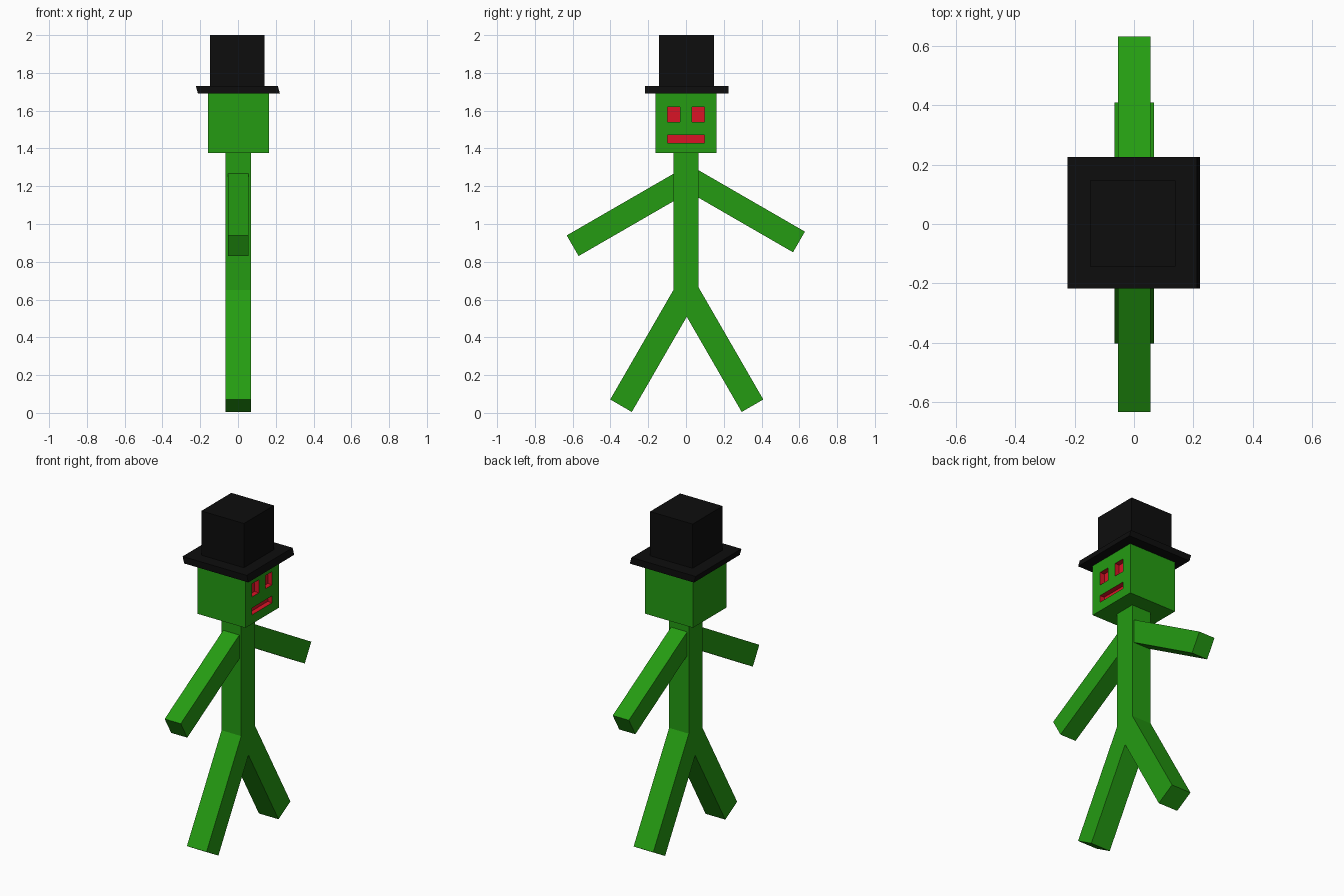
import bpy, bmesh, math
from mathutils import Matrix, Vector

if "Cube" in bpy.data.objects:
    bpy.data.objects.remove(bpy.data.objects["Cube"])


def material(name, rgb):
    m = bpy.data.materials.new(name)
    m.diffuse_color = (*rgb, 1.0)
    m.use_nodes = True
    m.node_tree.nodes["Principled BSDF"].inputs["Base Color"].default_value = m.diffuse_color
    return m


GREEN = material("green", (0.018, 0.33, 0.006))
RED = material("red", (0.70, 0.007, 0.019))
BLACK = material("black", (0.004, 0.004, 0.004))


def finish(name, bm, *mats):
    bmesh.ops.recalc_face_normals(bm, faces=bm.faces)
    me = bpy.data.meshes.new(name)
    bm.to_mesh(me)
    bm.free()
    for m in mats:
        me.materials.append(m)
    ob = bpy.data.objects.new(name, me)
    bpy.context.collection.objects.link(ob)
    return ob


def box_bm(lo, hi):
    lo, hi = Vector(lo), Vector(hi)
    bm = bmesh.new()
    bmesh.ops.create_cube(bm, size=1)
    bmesh.ops.transform(bm, verts=bm.verts, matrix=Matrix.Translation((lo + hi) / 2)
                        @ Matrix.Diagonal((*(hi - lo), 1)))
    return bm


def limb(name, foot, side, slope, half_w, x0, x1):
    """Square bar from its free end up to the body's centre line."""
    length = abs(foot[0]) / math.cos(slope)
    bm = box_bm((x0, 0, -half_w), (x1, length, half_w))
    bmesh.ops.rotate(bm, verts=bm.verts, matrix=Matrix.Rotation(slope, 3, 'X'))
    for v in bm.verts:
        v.co.y = side * (abs(foot[0]) - v.co.y)
        v.co.z += foot[1]
    finish(name, bm, GREEN)


# Body, arms and legs
finish("body", box_bm((-0.065, -0.066, 0.56), (0.068, 0.066, 1.375)), GREEN)
limb("left_arm", (0.60, 0.885), -1, math.radians(30), 0.063, -0.054, 0.055)
limb("right_arm", (0.598, 0.905), 1, math.radians(30), 0.063, -0.054, 0.055)
limb("left_leg", (0.344, 0.038), -1, math.radians(60), 0.066, -0.065, 0.068)
limb("right_leg", (0.352, 0.038), 1, math.radians(60), 0.066, -0.065, 0.068)

# Head, with eyes and mouth sunk into the +x face
FACE_X, DEPTH = 0.163, 0.03
features = [(-0.098, -0.031, 1.54, 1.62), (0.031, 0.098, 1.54, 1.62), (-0.098, 0.098, 1.43, 1.472)]
bm = box_bm((-0.16, -0.162, 1.375), (FACE_X, 0.162, 1.69))
cuts = [((0, y, 0), (0, 1, 0)) for y in (-0.098, -0.031, 0.031, 0.098)]
cuts += [((0, 0, z), (0, 0, 1)) for z in (1.43, 1.472, 1.54, 1.62)]
for co, no in cuts:
    front = [f for f in bm.faces if f.calc_center_median().x > FACE_X - 1e-4]
    geom = front + list({e for f in front for e in f.edges}) + list({v for f in front for v in f.verts})
    bmesh.ops.bisect_plane(bm, geom=geom, plane_co=co, plane_no=no)
for y0, y1, z0, z1 in features:
    hole = []
    for f in bm.faces:
        c = f.calc_center_median()
        if c.x > FACE_X - 1e-4 and y0 < c.y < y1 and z0 < c.z < z1:
            hole.append(f)
    new = bmesh.ops.extrude_face_region(bm, geom=hole)["geom"]
    bmesh.ops.delete(bm, geom=[f for f in hole if f.is_valid], context='FACES_ONLY')
    bmesh.ops.translate(bm, verts=[v for v in new if isinstance(v, bmesh.types.BMVert)], vec=(-DEPTH, 0, 0))
for f in bm.faces:
    c = f.calc_center_median()
    if 0.1 < c.x < FACE_X - 1e-4 and abs(c.y) < 0.15 and 1.4 < c.z < 1.65:
        f.material_index = 1
finish("head", bm, GREEN, RED)

# Top hat: slightly skewed brim and a box crown
bm = box_bm((-0.212, -0.217, 1.69), (0.222, 0.226, 1.73))
for v in bm.verts:
    if v.co.z > 1.71:
        v.co.x -= 0.011
finish("hat_brim", bm, BLACK)
finish("hat_crown", box_bm((-0.148, -0.143, 1.73), (0.14, 0.147, 2.0)), BLACK)
